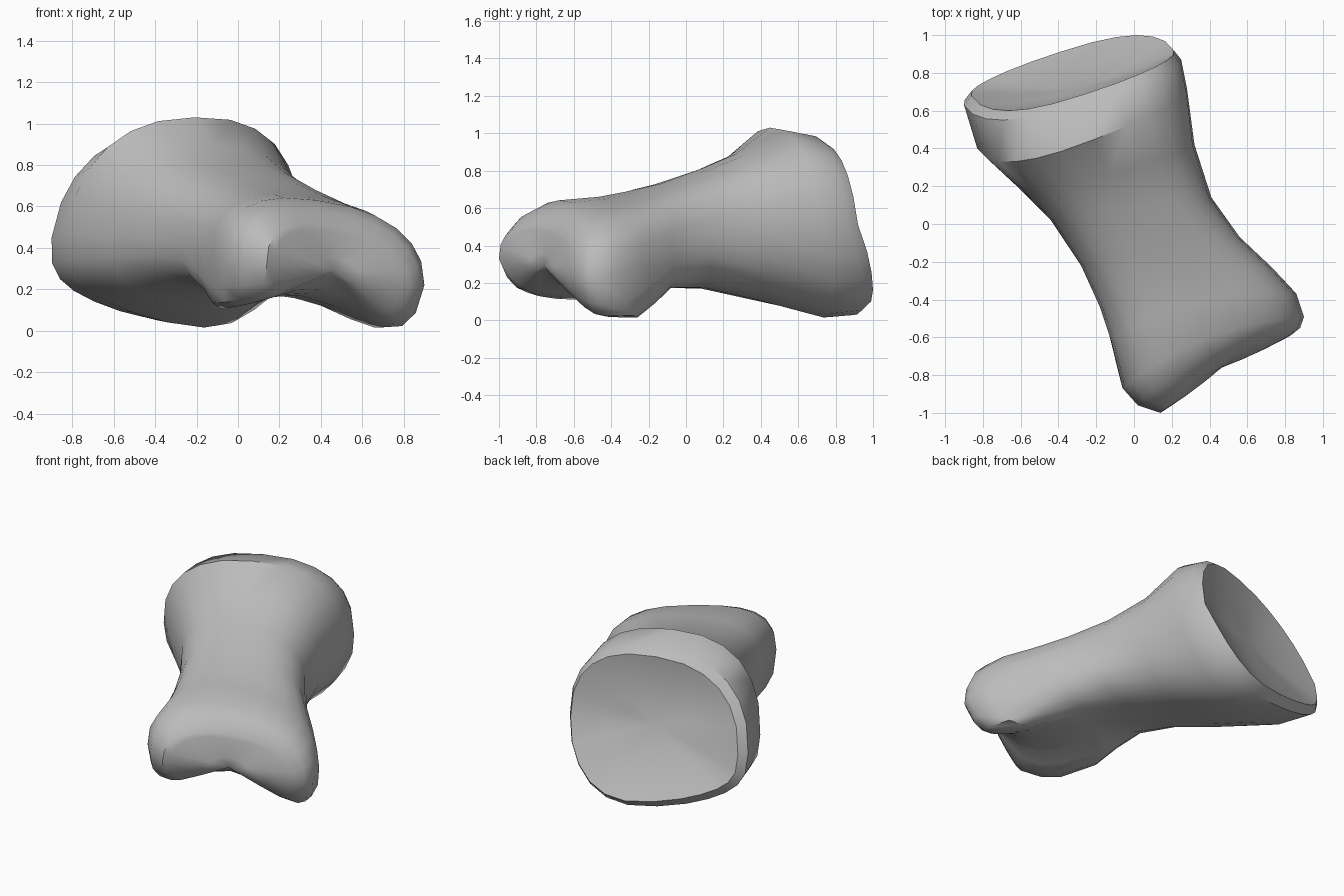
import bpy, bmesh, math
from mathutils import Vector

cube = bpy.data.objects.get("Cube")
if cube:
    bpy.data.objects.remove(cube, do_unlink=True)

SEGMENTS = 24
AXIS = Vector((0.5, -0.86, 0))

# Cross-sections from the cupped base to the two-knuckled head:
# right edge x, y, z | left edge x, y, z | top | bottom | lean | arch under head
SECTIONS = [
    (-.86, .68, .45, .21, .92, .51, .95, .10, .13, 0),
    (-.90, .63, .45, .25, .87, .50, .99, .05, .13, 0),
    (-.83, .40, .47, .28, .72, .49, 1.03, .04, .13, 0),
    (-.62, .20, .46, .32, .42, .47, .89, .11, .05, 0),
    (-.44, .02, .45, .41, .14, .43, .81, .17, 0, 0),
    (-.28, -.22, .43, .56, -.07, .38, .73, .18, 0, .02),
    (-.18, -.44, .40, .73, -.23, .30, .68, .18, 0, .09),
    (-.12, -.62, .37, .86, -.37, .25, .65, .17, 0, .14),
    (-.06, -.87, .35, .90, -.49, .22, .63, .17, 0, .13),
    (.02, -.96, .34, .88, -.55, .21, .58, .18, 0, .12),
    (.14, -1.0, .33, .83, -.59, .21, .50, .20, 0, .10),
]


def power(value, exponent):
    return math.copysign(abs(value) ** exponent, value)


def section_points(section):
    """Rounded outline between two side points, arched underneath at the head."""
    right, left = Vector(section[0:3]), Vector(section[3:6])
    top, bottom, lean, arch = section[6:]
    middle = (right + left) / 2
    points = []
    for i in range(SEGMENTS):
        angle = math.tau * i / SEGMENTS
        across = power(math.cos(angle), .82)
        up = power(math.sin(angle), .82)
        point = middle + (left - right) / 2 * across
        height = top - middle.z if up > 0 else middle.z - bottom
        point.z += up * height
        if up < 0:
            # drop the knuckles, sweep them back, and tilt the base underside
            point.z += arch * 2.4 * across ** 2 * up
            point.z -= lean * across * up ** 2
            point += AXIS * arch * up * 1.2
        # twist the base rim and hollow the head between its knuckles
        point += AXIS * lean * (up - .4 * across * abs(up))
        point -= AXIS * arch * .65 * (1 - across ** 2)
        points.append(point)
    return points


def bridge(bm, first, second):
    for i in range(len(first)):
        j = (i + 1) % len(first)
        bm.faces.new((first[i], first[j], second[j], second[i]))


def close_end(bm, ring, push):
    """Close an end with a dished or domed surface moved along the axis."""
    centre = sum((v.co for v in ring), Vector()) / len(ring)
    previous = ring
    for scale in (.88, .6, .3):
        shift = AXIS * push * (1 - scale ** 2)
        inner = [bm.verts.new(centre.lerp(v.co, scale) + shift) for v in ring]
        bridge(bm, previous, inner)
        previous = inner
    tip = bm.verts.new(centre + AXIS * push)
    for i in range(len(ring)):
        bm.faces.new((previous[i], previous[(i + 1) % len(ring)], tip))


# Bone body, lofted through the sections
bm = bmesh.new()
rings = [[bm.verts.new(p) for p in section_points(s)] for s in SECTIONS]
for first, second in zip(rings, rings[1:]):
    bridge(bm, first, second)
close_end(bm, rings[0], .09)
close_end(bm, rings[-1], .03)
bmesh.ops.recalc_face_normals(bm, faces=bm.faces[:])
mesh = bpy.data.meshes.new("finger_bone")
bm.to_mesh(mesh)
bm.free()
bone = bpy.data.objects.new("finger_bone", mesh)
bpy.context.collection.objects.link(bone)

# Plain bone grey
grey = bpy.data.materials.new("bone_grey")
grey.use_nodes = True
colour = (.5, .5, .5, 1)
grey.diffuse_color = colour
grey.node_tree.nodes["Principled BSDF"].inputs["Base Color"].default_value = colour
mesh.materials.append(grey)

# Smooth flanks with a crisp rim
bpy.ops.object.select_all(action='DESELECT')
bone.select_set(True)
bpy.context.view_layer.objects.active = bone
bpy.ops.object.shade_smooth_by_angle(angle=math.radians(40))
